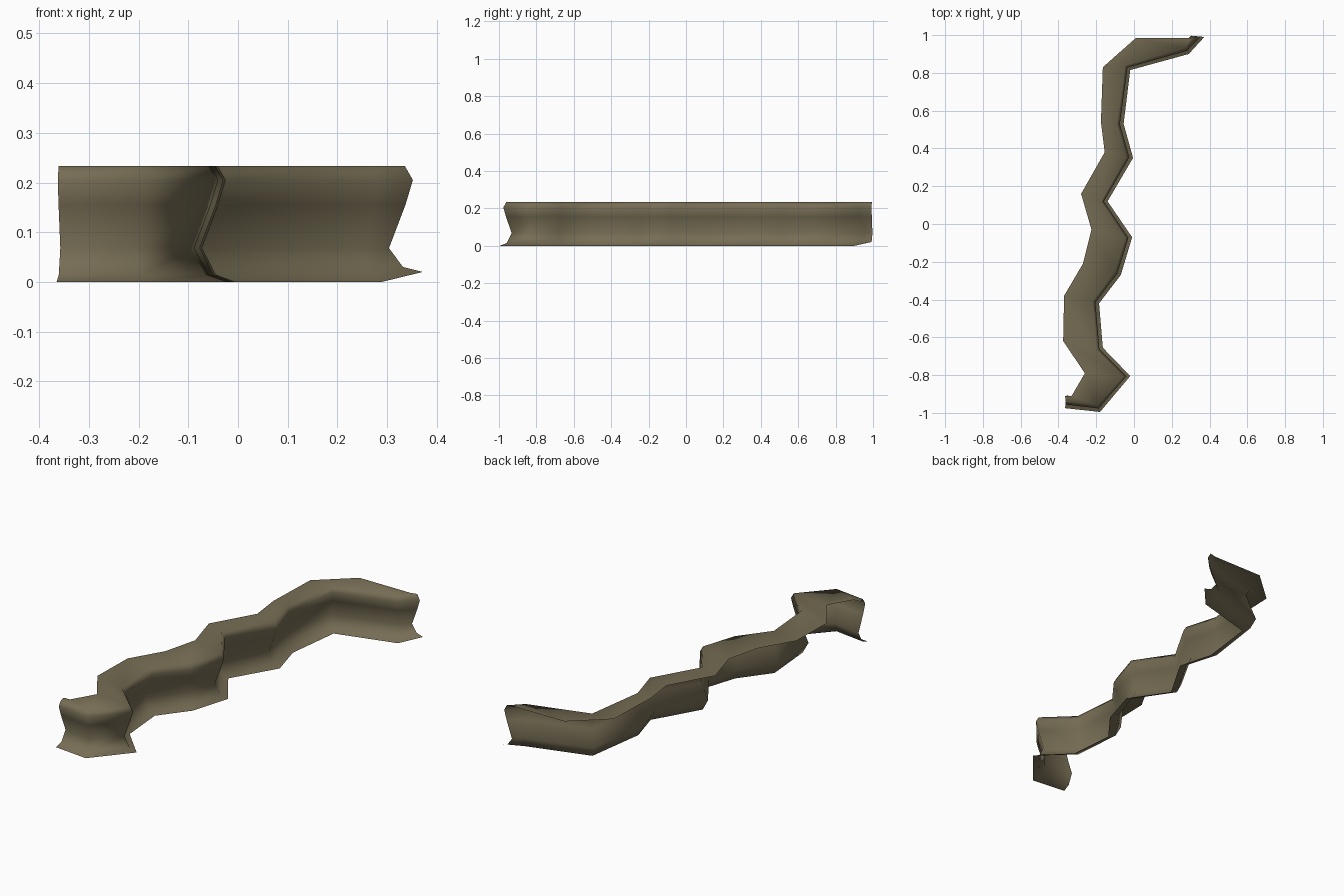
import bpy, bmesh
from mathutils import Vector

old = bpy.data.objects.get("Cube")
if old:
    bpy.data.objects.remove(old, do_unlink=True)

# Winding foot line of the cliff, and the matching rear edge of its top ledge
foot = [(-.365, -.975), (-.18, -.995), (-.02, -.805), (-.165, -.655), (-.185, -.42),
        (-.07, -.27), (-.01, -.07), (-.14, .12), (-.005, .35), (-.055, .53),
        (-.02, .815), (.29, .90), (.372, .99)]
rear = [(-.365, -.91), (-.33, -.91), (-.26, -.79), (-.375, -.62), (-.37, -.38),
        (-.27, -.21), (-.225, -.03), (-.28, .16), (-.155, .38), (-.175, .54),
        (-.165, .83), (.01, .985), (.3, .985)]

# Cross-section: inset from the foot line, height (toe, waist, overhang, lip)
section = [(0, 0), (.04, .015), (.068, .068), (.035, .155), (.02, .205), (.036, .233)]
TOP = .233

foot = [Vector(p) for p in foot]


def side(a, b):
    d = (b - a).normalized()
    return Vector((-d.y, d.x))


def inward(i):
    # Direction into the cliff at a corner, averaged from both segments
    if i == len(foot) - 1:
        return Vector((-1, .1))
    n = side(foot[i], foot[i + 1])
    if i > 0:
        n = n + side(foot[i - 1], foot[i])
    return n.normalized()


# Sweep the section along the foot line and close it with the ledge
bm = bmesh.new()
rows = []
for i, p in enumerate(foot):
    n = inward(i)
    lift = .02 if i == len(foot) - 1 else 0
    row = []
    for inset, z in section:
        q = p + n * inset
        row.append(bm.verts.new((q.x, q.y, z + lift * max(0, 1 - z / .06))))
    row.append(bm.verts.new((*rear[i], TOP)))
    rows.append(row)
for a, b in zip(rows, rows[1:]):
    for j in range(len(a) - 1):
        bm.faces.new((a[j], b[j], b[j + 1], a[j + 1])).smooth = True

mesh = bpy.data.meshes.new("cliff_wall")
bm.to_mesh(mesh)
bm.free()

# Earthy rock colour
mat = bpy.data.materials.new("earth_brown")
mat.use_nodes = True
color = (.18, .152, .088, 1)
mat.diffuse_color = color
bsdf = mat.node_tree.nodes["Principled BSDF"]
bsdf.inputs["Base Color"].default_value = color
bsdf.inputs["Roughness"].default_value = .9
mesh.materials.append(mat)

cliff = bpy.data.objects.new("cliff_wall", mesh)
bpy.context.collection.objects.link(cliff)
